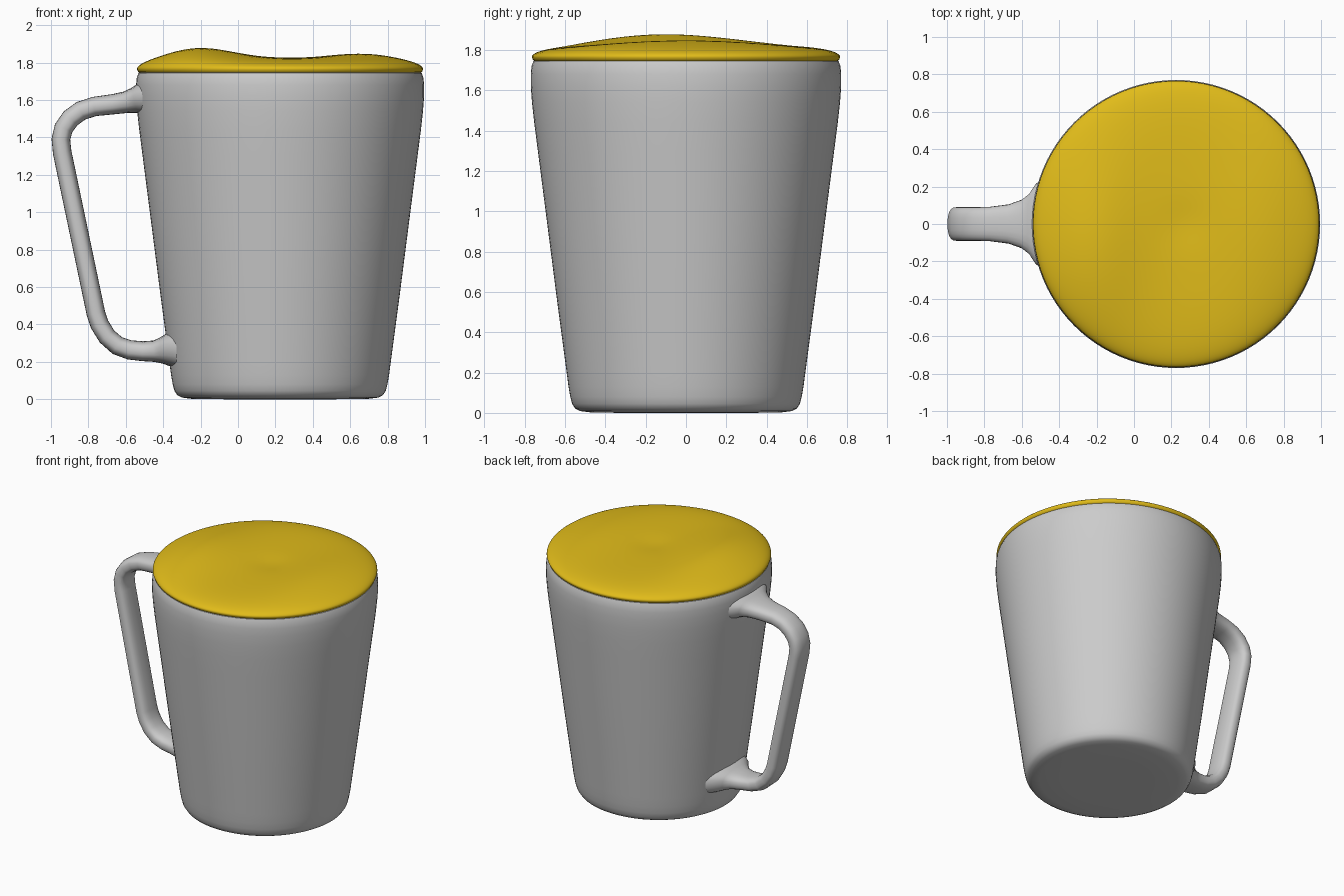
import bpy, math
from mathutils import Vector

if "Cube" in bpy.data.objects:
    bpy.data.objects.remove(bpy.data.objects["Cube"])

CX, SEG = 0.225, 96  # cup axis and roundness


def make_mesh(name, rings, cap_start=False, cap_end=False):
    """Skin a list of equal-length point rings."""
    n = len(rings[0])
    verts = [p for ring in rings for p in ring]
    faces = []
    for i in range(len(rings) - 1):
        for j in range(n):
            k = (j + 1) % n
            faces.append((i * n + j, i * n + k, (i + 1) * n + k, (i + 1) * n + j))
    if cap_start:
        faces.append(tuple(reversed(range(n))))
    if cap_end:
        faces.append(tuple(range((len(rings) - 1) * n, len(rings) * n)))
    me = bpy.data.meshes.new(name)
    me.from_pydata(verts, [], faces)
    ob = bpy.data.objects.new(name, me)
    bpy.context.collection.objects.link(ob)
    bpy.context.view_layer.objects.active = ob
    ob.select_set(True)
    bpy.ops.object.shade_smooth_by_angle(angle=math.radians(50))
    ob.select_set(False)
    return ob


def circle(r, height):
    """Ring about the cup axis; height is a function of x, y."""
    pts = []
    for j in range(SEG):
        a = 2 * math.pi * j / SEG
        x, y = CX + r * math.cos(a), r * math.sin(a)
        pts.append((x, y, height(x, y)))
    return pts


# Tapered cup body with rounded foot and rim
profile = [(0.3, 0), (0.47, 0.002), (0.525, 0.009), (0.55, 0.022), (0.565, 0.045),
           (0.574, 0.08), (0.583, 0.13), (0.592, 0.2), (0.64, 0.56), (0.69, 0.95),
           (0.735, 1.3), (0.753, 1.44), (0.764, 1.54), (0.77, 1.62), (0.77, 1.68),
           (0.766, 1.72), (0.757, 1.745), (0.735, 1.75), (0.7, 1.735)]
make_mesh("cup_body", [circle(r, lambda x, y, z=z: z) for r, z in profile], True, True)


# Wavy domed top: two soft swells with a valley between them
R = 0.765


def swell(x, y):
    left = 0.058 * math.exp(-((x + 0.22) / 0.26) ** 2 - ((y + 0.12) / 0.5) ** 2)
    right = 0.026 * math.exp(-((x - 0.68) / 0.25) ** 2 - (y / 0.5) ** 2)
    dimple = 0.008 * math.exp(-((x - 0.27) ** 2 + y ** 2) / 0.015)
    return 1.824 + left + right - dimple


def dome(r):
    f = math.sqrt(max(0, 1 - (r / R) ** 5))
    return lambda x, y: 1.765 + (swell(x, y) - 1.765) * f


rings = [circle(r, lambda x, y, z=z: z) for r, z in
         [(0.72, 1.742), (0.748, 1.744), (0.759, 1.75)]]
radii = [R * math.sin(math.pi / 2 * (1 - i / 30)) for i in range(30)] + [0.01]
rings += [circle(r, dome(r)) for r in radii]
top = make_mesh("cup_top", rings, False, True)
mat = bpy.data.materials.new("yellow")
mat.diffuse_color = (0.75, 0.5, 0.01, 1)
mat.use_nodes = True
mat.node_tree.nodes["Principled BSDF"].inputs["Base Color"].default_value = mat.diffuse_color
top.data.materials.append(mat)

# Handle: x, z, half thickness, half width along the centre line, flared at both ends
path = [(-0.46, 1.61, 0.1, 0.26), (-0.525, 1.605, 0.083, 0.215), (-0.555, 1.598, 0.068, 0.165),
        (-0.6, 1.588, 0.058, 0.13), (-0.67, 1.577, 0.054, 0.105), (-0.77, 1.565, 0.052, 0.092),
        (-0.84, 1.542, 0.052, 0.09), (-0.895, 1.502, 0.052, 0.09), (-0.932, 1.45, 0.051, 0.09),
        (-0.947, 1.39, 0.05, 0.09), (-0.94, 1.32, 0.05, 0.09), (-0.76, 0.46, 0.05, 0.09),
        (-0.74, 0.4, 0.05, 0.09), (-0.7, 0.335, 0.05, 0.09), (-0.645, 0.287, 0.051, 0.09),
        (-0.58, 0.264, 0.052, 0.092), (-0.51, 0.257, 0.053, 0.1), (-0.45, 0.257, 0.057, 0.12),
        (-0.41, 0.26, 0.07, 0.155), (-0.38, 0.265, 0.085, 0.2), (-0.33, 0.265, 0.1, 0.24)]
rings = []
for i, (x, z, t, w) in enumerate(path):
    a, b = path[max(i - 1, 0)], path[min(i + 1, len(path) - 1)]
    d = Vector((b[0] - a[0], 0, b[1] - a[1])).normalized()
    nrm = Vector((-d.z, 0, d.x))
    ring = []
    for j in range(24):
        c, s = math.cos(math.tau * j / 24), math.sin(math.tau * j / 24)
        u = math.copysign(abs(c) ** 0.75, c) * t
        v = math.copysign(abs(s) ** 0.75, s) * w
        ring.append(tuple(Vector((x, 0, z)) + nrm * u + Vector((0, v, 0))))
    rings.append(ring)
make_mesh("handle", rings, True, True)

# Make all normals point outward
for ob in bpy.context.collection.objects:
    bpy.context.view_layer.objects.active = ob
    ob.select_set(True)
    bpy.ops.object.mode_set(mode='EDIT')
    bpy.ops.mesh.select_all(action='SELECT')
    bpy.ops.mesh.normals_make_consistent(inside=False)
    bpy.ops.object.mode_set(mode='OBJECT')
    ob.select_set(False)
